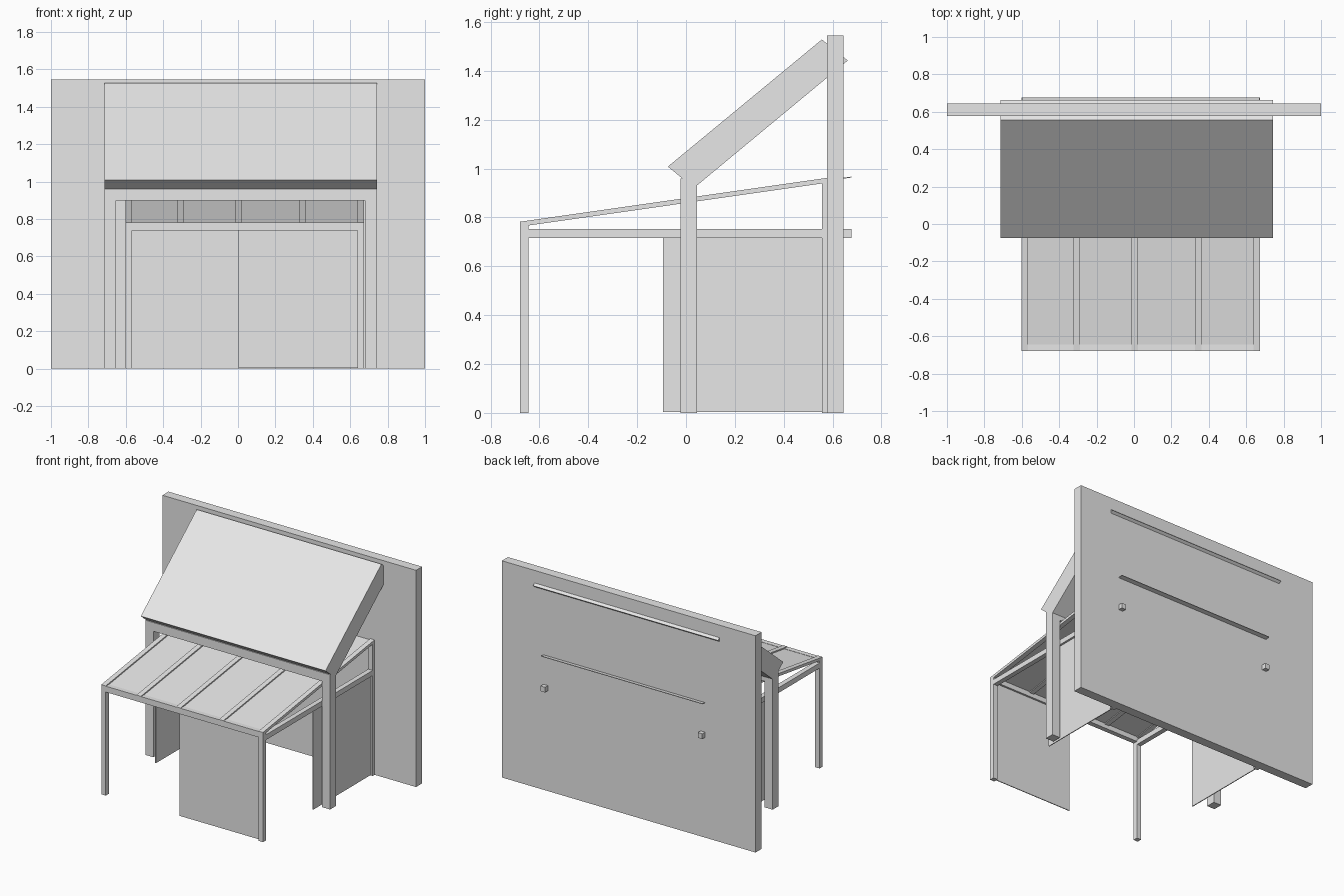
import bpy

if "Cube" in bpy.data.objects:
    bpy.data.objects.remove(bpy.data.objects["Cube"], do_unlink=True)

# One plain grey for everything
grey = bpy.data.materials.new("plain grey")
grey.use_nodes = True
grey.diffuse_color = (0.8, 0.8, 0.8, 1)
grey.node_tree.nodes["Principled BSDF"].inputs["Base Color"].default_value = (0.8, 0.8, 0.8, 1)


def prism(name, x0, x1, profile):
    """Extrude a (y, z) outline, listed clockwise from the front bottom, along x."""
    n = len(profile)
    verts = [(x, y, z) for x in (x0, x1) for y, z in profile]
    faces = [list(range(n)), list(range(2 * n - 1, n - 1, -1))]
    faces += [[i, i + n, (i + 1) % n + n, (i + 1) % n] for i in range(n)]
    mesh = bpy.data.meshes.new(name)
    mesh.from_pydata(verts, [], faces)
    mesh.materials.append(grey)
    obj = bpy.data.objects.new(name, mesh)
    bpy.context.collection.objects.link(obj)
    return obj


def box(name, x, y, z):
    return prism(name, x[0], x[1], [(y[0], z[0]), (y[0], z[1]), (y[1], z[1]), (y[1], z[0])])


def sloped(name, x, y0, y1, drop, thick):
    """Strip following the canopy pitch, its top lying drop below the pitch line."""
    def top(y):
        return 0.782 + 0.143 * (y + 0.68) - drop
    return prism(name, x[0], x[1], [(y0, top(y0) - thick), (y0, top(y0)),
                                    (y1, top(y1)), (y1, top(y1) - thick)])


# Back wall
box("back_wall", (-1, 1), (0.577, 0.645), (0, 1.545))

# Upper slanted roof, with its tail passing through the wall
prism("upper_roof", -0.715, 0.742,
      [(0.032, 0.92), (-0.074, 1.008), (0.556, 1.528), (0.662, 1.442)])

# Portal frame carrying the upper roof
PORTAL_Y = (-0.023, 0.045)
box("portal_post_right", (-0.715, -0.652), PORTAL_Y, (0, 0.96))
box("portal_post_left", (0.678, 0.742), PORTAL_Y, (0, 0.96))
box("portal_beam", (-0.652, 0.678), PORTAL_Y, (0.898, 0.96))

# Canopy frame: posts, side rails and side screens
for side, x in (("right", (-0.602, -0.567)), ("left", (0.638, 0.673))):
    mid = sum(x) / 2
    box("front_post_" + side, x, (-0.68, -0.645), (0, 0.78))
    box("rear_post_" + side, x, (0.556, 0.591), (0, 0.945))
    box("side_rail_" + side, x, (-0.645, 0.677), (0.715, 0.752))
    box("side_screen_" + side, (mid - 0.003, mid + 0.003), (-0.094, 0.556), (0.003, 0.715))

box("front_beam", (-0.567, 0.638), (-0.68, -0.645), (0.738, 0.78))
box("rear_beam", (-0.567, 0.638), (0.556, 0.591), (0.91, 0.945))
box("front_screen", (0.003, 0.638), (-0.665, -0.659), (0.003, 0.738))

# Canopy rafters and thin panel between them
for i, cx in enumerate((-0.5845, -0.307, 0.005, 0.343, 0.6555)):
    sloped(f"rafter_{i + 1}", (cx - 0.0175, cx + 0.0175), -0.68, 0.6, 0, 0.02)
sloped("canopy_panel", (-0.6, 0.671), -0.66, 0.677, 0.009, 0.004)
